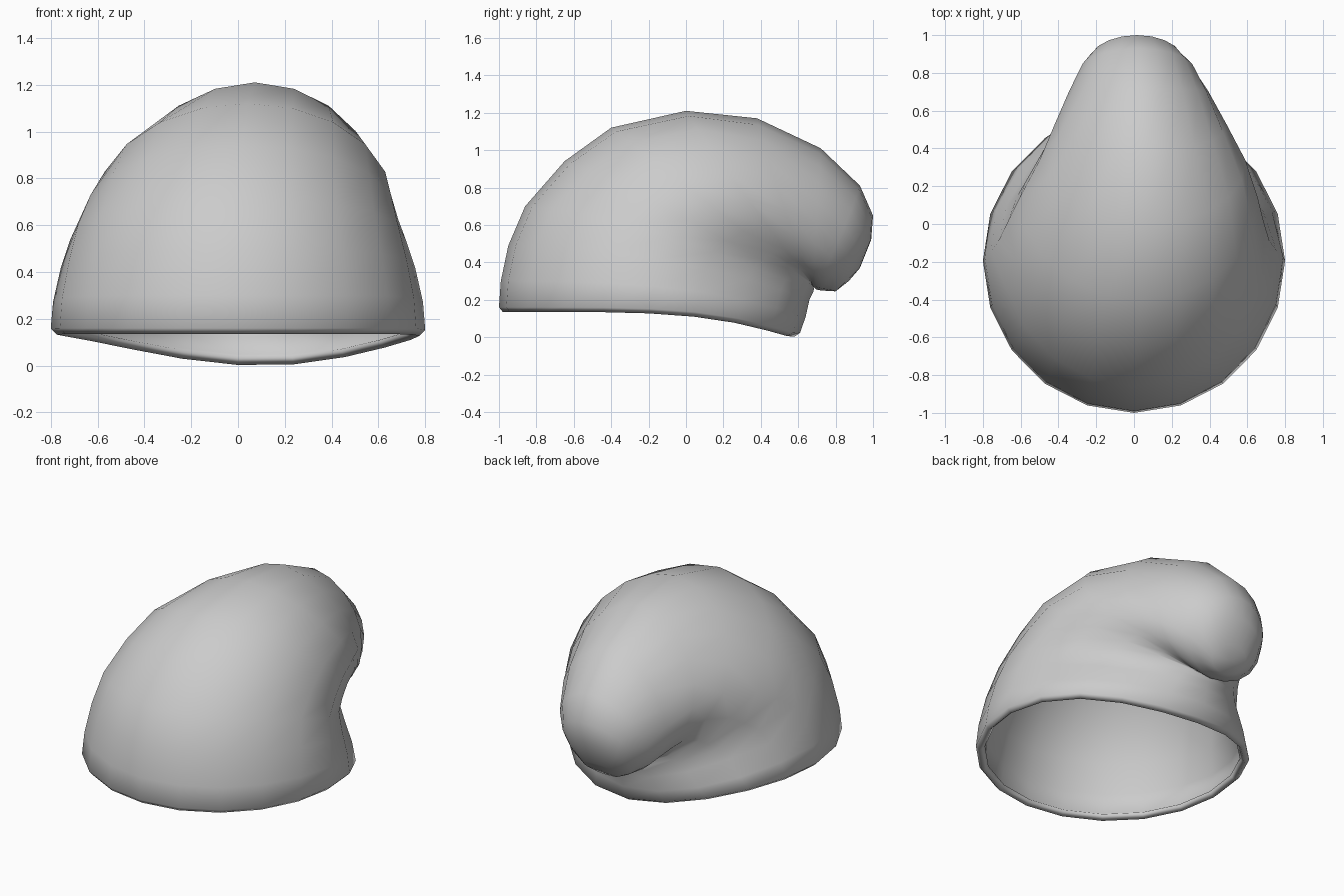
import bpy
import bmesh
import math

cube = bpy.data.objects.get("Cube")
if cube:
    bpy.data.objects.remove(cube, do_unlink=True)

SIDES = 20

# Cloth colour
cloth = bpy.data.materials.new("light grey cloth")
cloth.use_nodes = True
colour = (0.6, 0.6, 0.6, 1)
cloth.diffuse_color = colour
shader = next(n for n in cloth.node_tree.nodes if n.type == 'BSDF_PRINCIPLED')
shader.inputs["Base Color"].default_value = colour

# Hoops from the rim, over the crown, down to the drooping tip:
# outer y, outer z, inner y, inner z, half width, sideways lean, back sag, back pinch
hoops = [
    (-.98, .135, .58, .0, .775, 0, 5, 0),
    (-1, .16, .61, .02, .8, 0, 5, 0),
    (-.99, .3, .64, .11, .79, 0, 2.8, .1),
    (-.95, .49, .66, .2, .757, 0, 2, .22),
    (-.86, .7, .68, .24, .717, 0, 1.5, .3),
    (-.65, .94, .685, .26, .675, .01, 1.1, .3),
    (-.4, 1.12, .68, .275, .63, .025, 1, .28),
    (0, 1.21, .675, .28, .545, .045, .95, .2),
    (.38, 1.17, .675, .28, .455, .035, .87, .05),
    (.72, 1.01, .68, .27, .37, .025, .87, -.1),
    (.93, .81, .695, .255, .305, .015, .9, -.15),
    (1, .65, .72, .25, .25, .01, 1, -.15),
    (.99, .52, .76, .247, .2, 0, 1, -.1),
    (.93, .37, .8, .245, .12, 0, 1, 0),
]


def add_hoop(bm, oy, oz, iy, iz, width, cx, sag, pinch):
    verts = []
    for i in range(SIDES):
        a = math.tau * i / SIDES
        c = math.cos(a)
        t = (1 - c) / 2
        # The sagging back edge leans a little to one side
        lean = (1 - math.cos(a + 0.13)) / 2 if sag > 3 else t
        z = oz + (iz - oz) * lean ** sag
        x = width * math.sin(a) * (1 + pinch * min(c, 0)) + cx * (1 + 0.6 * c)
        verts.append(bm.verts.new((x, oy + (iy - oy) * t, z)))
    return verts


# Cap shell
bm = bmesh.new()
rings = [add_hoop(bm, *h) for h in hoops]
for lower, upper in zip(rings, rings[1:]):
    for i in range(SIDES):
        j = (i + 1) % SIDES
        bm.faces.new((lower[i], lower[j], upper[j], upper[i]))

# Closed tip
last = rings[-1]
tip = bm.verts.new((0, .87, .3))
for i in range(SIDES):
    bm.faces.new((last[i], last[(i + 1) % SIDES], tip))
bm.normal_update()
front = min(bm.faces, key=lambda f: f.calc_center_median().y)
if front.normal.y > 0:
    bmesh.ops.reverse_faces(bm, faces=bm.faces[:])
for f in bm.faces:
    f.smooth = True

mesh = bpy.data.meshes.new("drooping_cap")
bm.to_mesh(mesh)
bm.free()
mesh.materials.append(cloth)
cap = bpy.data.objects.new("drooping_cap", mesh)
bpy.context.collection.objects.link(cap)

# Cloth thickness, leaving the inside hollow
shell = cap.modifiers.new("cloth thickness", 'SOLIDIFY')
shell.thickness = 0.042
shell.offset = -1
